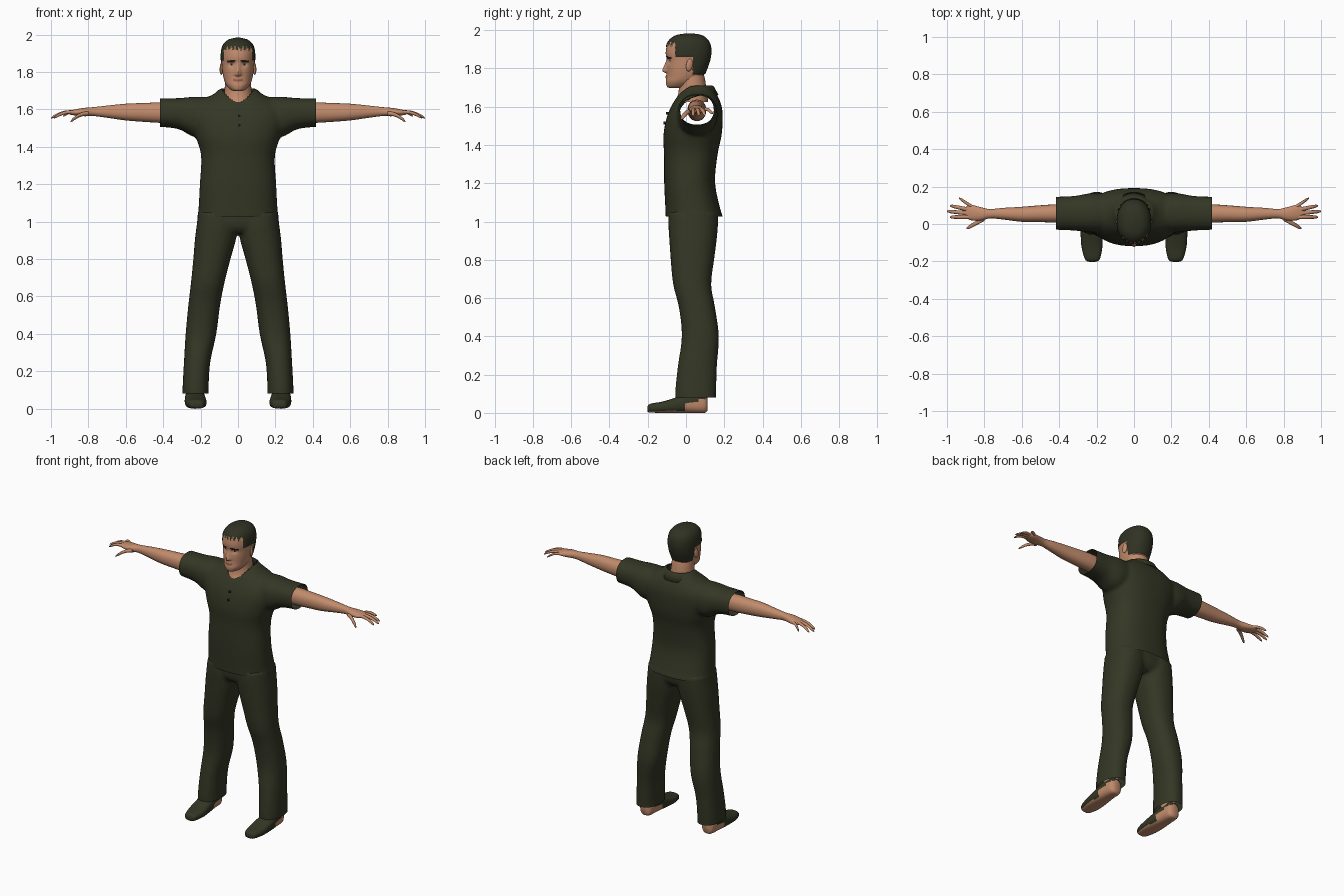
import bpy, bmesh, math
from mathutils import Vector

cube = bpy.data.objects.get("Cube")
if cube:
    bpy.data.objects.remove(cube, do_unlink=True)


def material(name, rgb):
    m = bpy.data.materials.new(name)
    m.use_nodes = True
    m.diffuse_color = (*rgb, 1)
    bsdf = m.node_tree.nodes["Principled BSDF"]
    bsdf.inputs["Base Color"].default_value = (*rgb, 1)
    bsdf.inputs["Roughness"].default_value = 0.9
    return m


OLIVE = material("olive cloth", (0.034, 0.037, 0.018))
HAIR = material("dark hair", (0.030, 0.032, 0.017))
SKIN = material("skin", (0.54, 0.26, 0.15))
LIP = material("lips", (0.34, 0.13, 0.08))
DARK = material("dark brown", (0.022, 0.014, 0.010))
WHITE = material("eye white", (0.45, 0.36, 0.30))


def catmull(rings, steps):
    """Smoothly resample rows of numbers."""
    out = []
    for i in range(len(rings) - 1):
        p = [rings[max(0, min(len(rings) - 1, i + k))] for k in (-1, 0, 1, 2)]
        for s in range(steps):
            t = s / steps
            out.append([0.5 * (2 * b + (c - a) * t + (2 * a - 5 * b + 4 * c - d) * t * t
                               + (3 * b - a - 3 * c + d) * t ** 3) for a, b, c, d in zip(*p)])
    return out + [list(rings[-1])]


def loft(bm, rings, axis="Z", n=32, steps=4, p=2.0, side=1):
    """Rings are (position on axis, low, high, low, high) boxes filled by superellipses."""
    rows = []
    for a, u0, u1, v0, v1 in catmull(rings, steps):
        row = []
        for k in range(n):
            t = 2 * math.pi * k / n
            c, s = math.cos(t), math.sin(t)
            u = (u0 + u1) / 2 + (u1 - u0) / 2 * math.copysign(abs(c) ** (2 / p), c)
            v = (v0 + v1) / 2 + (v1 - v0) / 2 * math.copysign(abs(s) ** (2 / p), s)
            x, y, z = {"X": (a, u, v), "Y": (u, a, v), "Z": (u, v, a)}[axis]
            row.append(bm.verts.new((x * side, y, z)))
        rows.append(row)
    for r0, r1 in zip(rows, rows[1:]):
        for k in range(n):
            bm.faces.new((r0[k], r0[(k + 1) % n], r1[(k + 1) % n], r1[k]))
    bm.faces.new(rows[0])
    bm.faces.new(rows[-1])


def finish(name, bm, mats, rule=None, angle=50):
    bmesh.ops.recalc_face_normals(bm, faces=bm.faces)
    if rule:
        for f in bm.faces:
            f.material_index = rule(f.calc_center_median(), f.normal)
    me = bpy.data.meshes.new(name)
    bm.to_mesh(me)
    bm.free()
    for m in mats:
        me.materials.append(m)
    ob = bpy.data.objects.new(name, me)
    bpy.context.collection.objects.link(ob)
    bpy.ops.object.select_all(action="DESELECT")
    ob.select_set(True)
    bpy.context.view_layer.objects.active = ob
    bpy.ops.object.shade_smooth_by_angle(angle=math.radians(angle))
    return ob


def fuse(name, bm, mat, cuts, hole=None):
    """Merge overlapping solids into one cloth skin and cut its openings."""
    ob = finish(name, bm, [mat])
    rem = ob.modifiers.new("fuse", "REMESH")
    rem.mode, rem.voxel_size = "VOXEL", 0.011
    smooth = ob.modifiers.new("soften", "SMOOTH")
    smooth.factor, smooth.iterations = 0.5, 5
    for m in ("fuse", "soften"):
        bpy.ops.object.modifier_apply(modifier=m)
    bm = bmesh.new()
    bm.from_mesh(ob.data)
    for co, no in cuts:
        bmesh.ops.bisect_plane(bm, geom=bm.verts[:] + bm.edges[:] + bm.faces[:],
                               plane_co=co, plane_no=no, clear_outer=True)
    if hole:
        doomed = [f for f in bm.faces if hole(f.calc_center_median())]
        bmesh.ops.delete(bm, geom=doomed, context="FACES")
    bm.to_mesh(ob.data)
    bm.free()
    bpy.ops.object.shade_smooth_by_angle(angle=math.radians(60))


# Shirt: body and two short sleeves, open at hem, cuffs and neck
bm = bmesh.new()
body = [(1.0, .212, -.10, .185), (1.03, .218, -.107, .192), (1.055, .212, -.107, .182),
        (1.2, .204, -.114, .152), (1.35, .197, -.115, .165), (1.45, .225, -.118, .186),
        (1.54, .25, -.102, .192), (1.6, .245, -.078, .187), (1.65, .19, -.048, .168),
        (1.685, .125, -.02, .145), (1.71, .10, 0, .13)]
loft(bm, [(z, -w, w, f, b) for z, w, f, b in body], p=2.4, n=48)
for s in (1, -1):
    loft(bm, [(.08, -.03, .15, 1.49, 1.66), (.22, -.045, .165, 1.45, 1.668),
              (.32, -.035, .15, 1.495, 1.66), (.45, -.03, .145, 1.508, 1.66)],
         "X", p=2.3, side=s)
fuse("shirt", bm, OLIVE, [((0, 0, 1.025), (0, 0, -1)), ((.418, 0, 0), (1, 0, 0)),
                          ((-.418, 0, 0), (-1, 0, 0))],
     lambda c: c.z > 1.59 and (c.x / .085) ** 2 + ((c.y - .045) / .1) ** 2 < 1)

# Collar: folded band open at the throat
bm = bmesh.new()
rows = []
for k in range(41):
    a = math.radians(-166 + 332 * k / 40)
    drop = max(0, abs(math.degrees(a)) - 75) / 91
    top = 1.712 - 0.08 * drop ** 1.3
    row = []
    for r, dz in ((.92, -.05), (1, 0), (1.12, -.008), (1.38, -.05)):
        row.append(bm.verts.new((.092 * r * math.sin(a), .048 + .088 * r * math.cos(a), top + dz)))
    rows.append(row)
for r0, r1 in zip(rows, rows[1:]):
    for i in range(3):
        bm.faces.new((r0[i], r0[i + 1], r1[i + 1], r1[i]))
collar = finish("collar", bm, [OLIVE])
collar.modifiers.new("thickness", "SOLIDIFY").thickness = 0.006

# Shirt buttons
for z, y in ((1.565, -.094), (1.515, -.108)):
    bpy.ops.mesh.primitive_cylinder_add(vertices=16, radius=.007, depth=.02,
                                        location=(.006, y, z), rotation=(math.pi / 2, 0, 0))
    bpy.context.object.name = "shirt_button"
    bpy.context.object.data.materials.append(DARK)

# Trousers: two legs fused with a pelvis, open at the cuffs
bm = bmesh.new()
for s in (1, -1):
    loft(bm, [(.05, .155, .298, -.056, .158), (.12, .157, .296, -.056, .158),
              (.25, .148, .289, -.042, .162), (.4, .116, .28, -.022, .172),
              (.55, .096, .266, -.037, .152), (.67, .073, .252, -.067, .132),
              (.8, .04, .239, -.08, .147), (.9, .012, .231, -.087, .16),
              (.98, .002, .221, -.092, .167), (1.05, .002, .213, -.09, .167)], p=2.3, side=s)
loft(bm, [(.94, -.12, .12, -.06, .13), (.98, -.2, .2, -.085, .158),
          (1.06, -.205, .205, -.088, .165)], p=2.4)
fuse("trousers", bm, OLIVE, [((0, 0, .08), (0, 0, -1))])


# Shoes with bare heel and sole, and ankles
def shoe_rule(c, n):
    return 1 if n.z < -.75 or (c.y > 0 and c.z < .06 + .3 * (c.y - .05)) else 0


for s, label in ((1, "left"), (-1, "right")):
    bm = bmesh.new()
    loft(bm, [(-.202, .205, .24, .008, .03), (-.188, .183, .262, .002, .047),
              (-.12, .169, .281, 0, .06), (-.04, .172, .285, 0, .085),
              (.03, .18, .281, 0, .11), (.095, .187, .273, 0, .11),
              (.113, .205, .255, .012, .09)], "Y", p=2.7, steps=6, side=s)
    finish(label + "_shoe", bm, [OLIVE, SKIN], shoe_rule)
    bm = bmesh.new()
    loft(bm, [(.07, .185, .275, .0, .105), (.2, .18, .265, .01, .11)], side=s)
    finish(label + "_ankle", bm, [SKIN])

# Arms, palms and fingers
FINGERS = [((.86, .088, 1.583), (.935, .138, 1.563), .010),
           ((.875, .075, 1.585), (.985, .098, 1.555), .011),
           ((.88, .057, 1.585), (1.0, .068, 1.553), .011),
           ((.875, .038, 1.585), (.985, .037, 1.553), .011),
           ((.80, .03, 1.578), (.895, -.024, 1.535), .013)]
for s, label in ((1, "left"), (-1, "right")):
    bm = bmesh.new()
    loft(bm, [(.36, .01, .105, 1.525, 1.635), (.42, .008, .105, 1.528, 1.637),
              (.5, .01, .1, 1.533, 1.634), (.6, .012, .092, 1.541, 1.63),
              (.7, .024, .086, 1.555, 1.62), (.77, .03, .08, 1.564, 1.612),
              (.82, .018, .09, 1.563, 1.608), (.87, .02, .102, 1.567, 1.6),
              (.9, .035, .092, 1.572, 1.593)], "X", n=24, p=2.2, side=s)
    finish(label + "_arm", bm, [SKIN])
    bm = bmesh.new()
    for a, b, r in FINGERS:
        a, b = Vector(a), Vector(b)
        rings = []
        for t, k in ((0, 1.1), (.3, 1), (.6, .92), (.88, .75), (1, .25)):
            c = a.lerp(b, t)
            c.z += .012 * math.sin(math.pi * t)     # knuckle bend
            rings.append((c.x, c.y - r * k, c.y + r * k, c.z - r * k * .85, c.z + r * k * .85))
        loft(bm, rings, "X", n=12, steps=2, side=s)
    finish(label + "_fingers", bm, [SKIN])

# Neck
bm = bmesh.new()
loft(bm, [(.0 + z, -w, w, f, b) for z, w, f, b in
          ((1.625, .085, -.06, .115), (1.66, .078, -.043, .112), (1.7, .072, -.037, .106),
           (1.74, .07, -.04, .1), (1.77, .068, -.04, .093))])
finish("neck", bm, [SKIN])


# Head: lofted skull, shaped nose, lips and eye sockets
def is_hair(c):
    return (c.z > 1.925 + .012 * math.sin(c.x * 300) or (c.z > 1.862 and c.y > -.055)
            or (c.z > 1.77 and c.y > .035))


def face_rule(c, n):
    x = abs(c.x)
    if is_hair(c):
        return 1
    if c.y < -.03:
        if .013 < x < .058 and abs(c.z - 1.857 + .1 * (x - .035)) < .006:
            return 3
        if abs(x - .034) < .015 and abs(c.z - 1.838) < .005:
            return 3 if abs(x - .034) < .006 else 4
        if x < .026 and abs(c.z - 1.757) < .006:
            return 2
    return 0


def bump(d, width):
    return math.exp(-(d / width) ** 2)


bm = bmesh.new()
skull = [(1.698, .022, -.088, -.02), (1.706, .042, -.1, .02), (1.73, .063, -.105, .06),
         (1.76, .075, -.1, .09), (1.8, .083, -.1, .108), (1.84, .087, -.1, .122),
         (1.88, .089, -.106, .129), (1.92, .086, -.1, .126), (1.95, .073, -.082, .11),
         (1.97, .048, -.05, .082), (1.979, .012, -.0, .035)]
loft(bm, [(z, -w, w, f, b) for z, w, f, b in skull], n=96, steps=8, p=2.15)
bm.normal_update()
for v in bm.verts:
    x, y, z = v.co
    if y < -.03:
        ridge = max(0, min(1, (1.85 - z) / .06)) * max(0, min(1, (z - 1.772) / .012))
        v.co.y -= .024 * ridge * bump(x, .008 + .007 * ridge)
        v.co.y -= .007 * bump(z - 1.757, .009) * bump(x, .022)
        v.co.y += .009 * bump(z - 1.838, .013) * bump(abs(x) - .034, .017)
    if is_hair(v.co):
        v.co += .004 * (v.co - Vector((0, .015, 1.85))).normalized()
finish("head", bm, [SKIN, HAIR, LIP, DARK, WHITE], face_rule, 60)

# Ears
for s, label in ((1, "left"), (-1, "right")):
    bpy.ops.mesh.primitive_uv_sphere_add(segments=16, ring_count=10, radius=1,
                                         location=(s * .088, .018, 1.818),
                                         rotation=(math.radians(-12), 0, s * .3))
    ear = bpy.context.object
    ear.name = label + "_ear"
    ear.scale = (.009, .018, .034)
    ear.data.materials.append(SKIN)
    bpy.ops.object.shade_smooth_by_angle()
